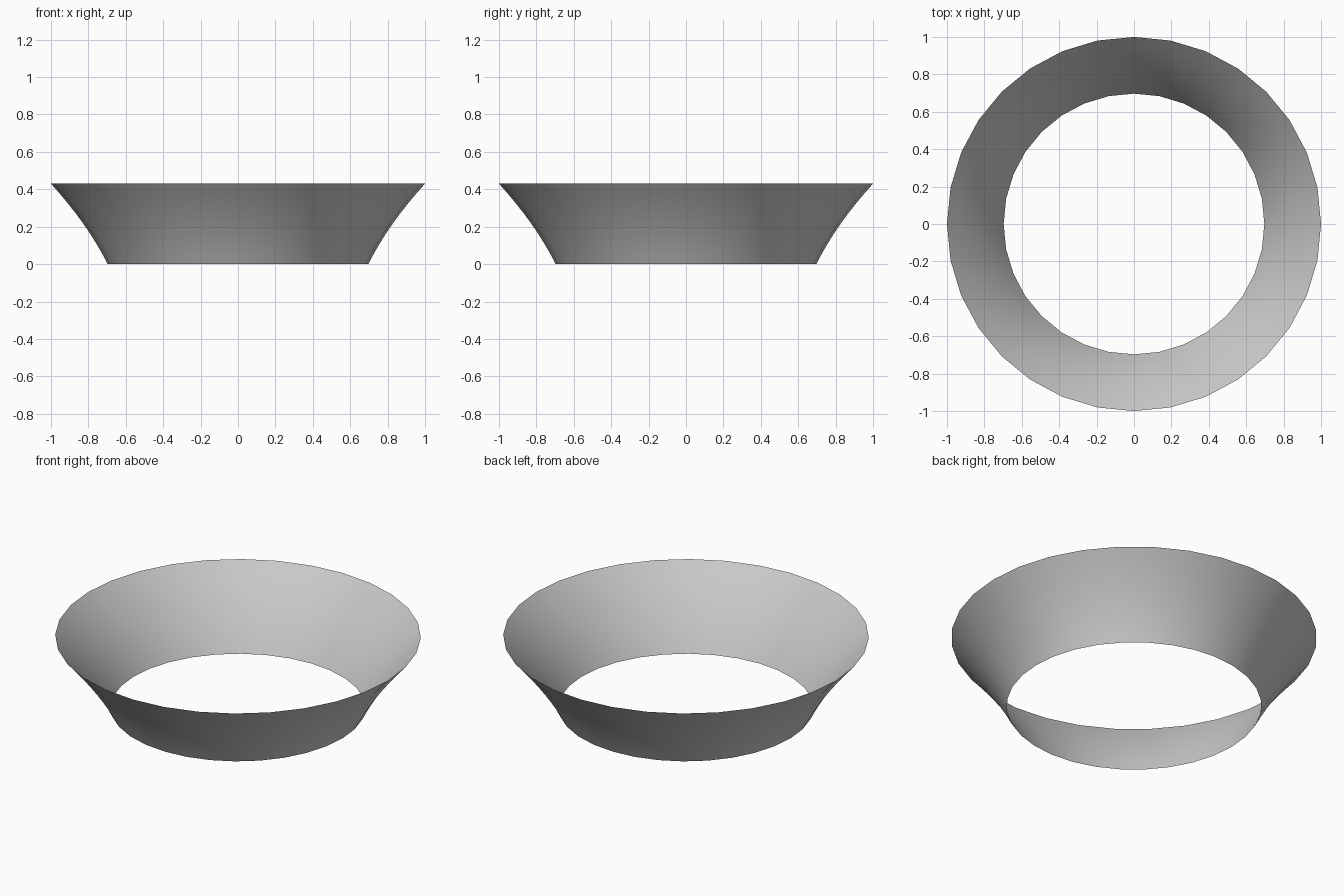
import bpy, bmesh, math

if "Cube" in bpy.data.objects:
    bpy.data.objects.remove(bpy.data.objects["Cube"])

SIDES, RINGS = 32, 8
HEIGHT = 0.43


def radius(z):
    # gently flaring wall
    return 0.697 + 0.497 * z + 0.483 * z * z


# open flared ring, a single-sheet surface
bm = bmesh.new()
rings = []
for i in range(RINGS + 1):
    z = HEIGHT * i / RINGS
    r = radius(z)
    rings.append([bm.verts.new((r * math.cos(2 * math.pi * k / SIDES),
                                r * math.sin(2 * math.pi * k / SIDES), z))
                  for k in range(SIDES)])
for low, high in zip(rings, rings[1:]):
    for k in range(SIDES):
        n = (k + 1) % SIDES
        face = bm.faces.new((low[k], low[n], high[n], high[k]))
        face.smooth = True

mesh = bpy.data.meshes.new("flared_ring")
bm.to_mesh(mesh)
bm.free()
ring = bpy.data.objects.new("flared_ring", mesh)
bpy.context.collection.objects.link(ring)
